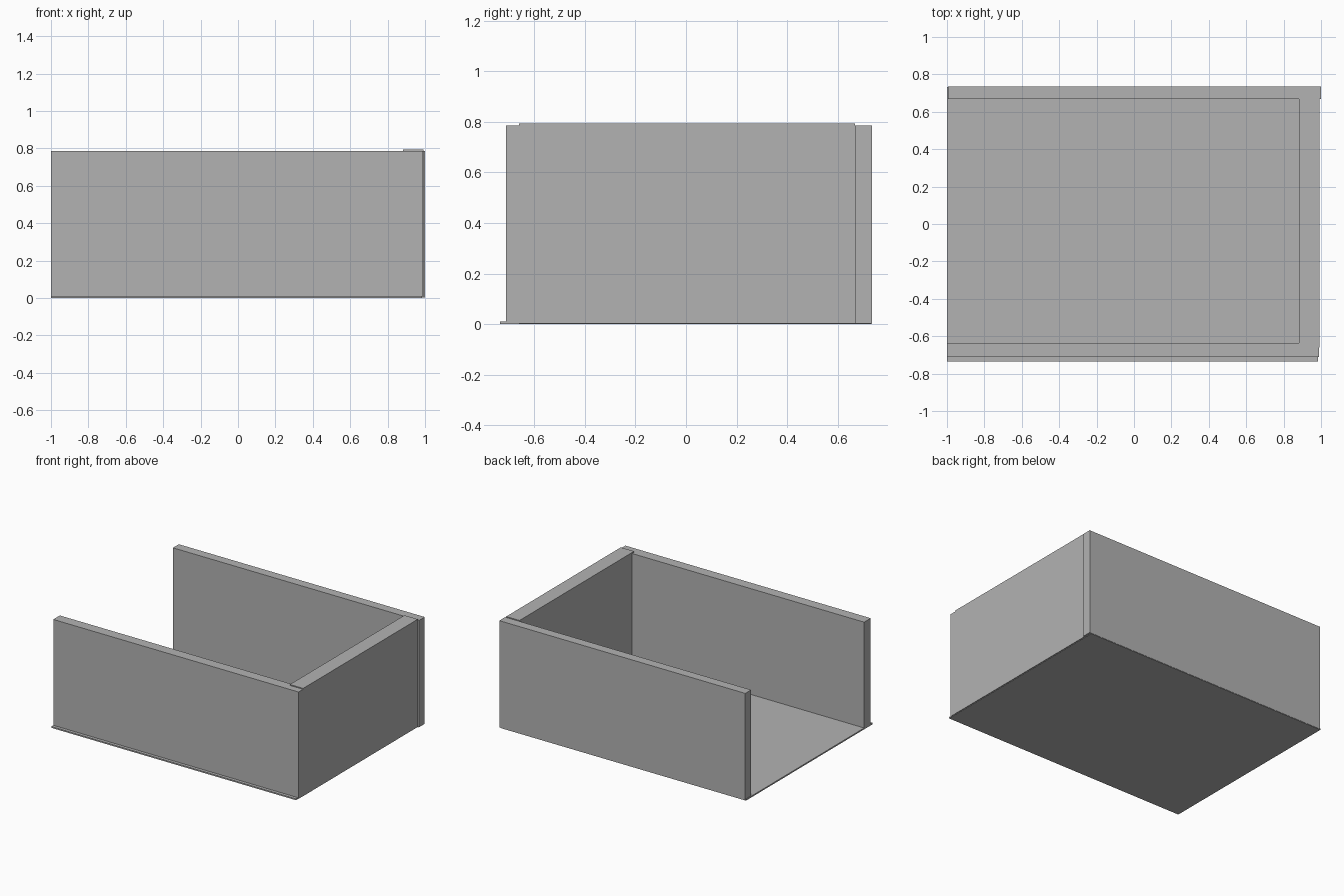
import bpy
import bmesh
from mathutils import Vector

cube = bpy.data.objects.get("Cube")
if cube:
    bpy.data.objects.remove(cube, do_unlink=True)

# Single grey material
GREY = (0.45, 0.45, 0.45, 1.0)
grey = bpy.data.materials.new("plain_grey")
grey.use_nodes = True
grey.diffuse_color = GREY
grey.node_tree.nodes["Principled BSDF"].inputs["Base Color"].default_value = GREY


def panel(name, low, high):
    """Box spanning two opposite corners."""
    low, high = Vector(low), Vector(high)
    bm = bmesh.new()
    bmesh.ops.create_cube(bm, size=1)
    for v in bm.verts:
        v.co = (low + high) / 2 + v.co * (high - low)
    mesh = bpy.data.meshes.new(name)
    bm.to_mesh(mesh)
    bm.free()
    mesh.materials.append(grey)
    obj = bpy.data.objects.new(name, mesh)
    bpy.context.collection.objects.link(obj)
    return obj


# Thin floor
panel("floor", (-1, -0.735, 0), (0.985, 0.733, 0.01))

# Long side walls, open at the -x end
panel("front_wall", (-1, -0.712, 0.003), (0.99, -0.636, 0.786))
panel("back_wall", (-0.995, 0.667, 0.003), (1, 0.735, 0.786))

# Thicker closing wall at the +x end, slightly taller
panel("end_wall", (0.883, -0.66, 0.003), (0.991, 0.668, 0.793))
